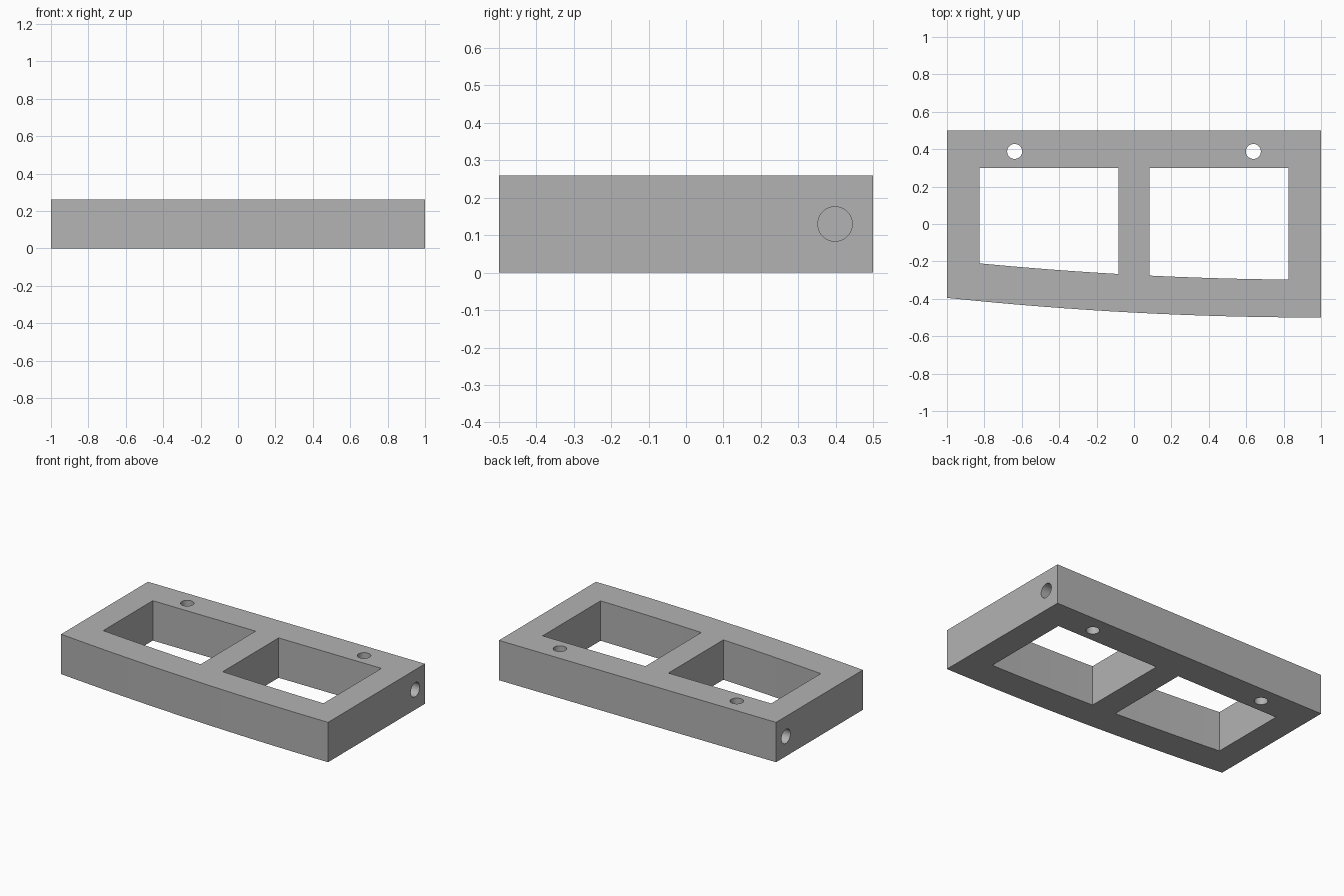
import bpy, bmesh, math
from mathutils import Matrix

if "Cube" in bpy.data.objects:
    bpy.data.objects.remove(bpy.data.objects["Cube"])

HEIGHT = 0.26
STEPS = 16

grey = bpy.data.materials.new("plain grey")
grey.diffuse_color = (0.45, 0.45, 0.45, 1)
grey.use_nodes = True
grey.node_tree.nodes["Principled BSDF"].inputs["Base Color"].default_value = grey.diffuse_color


def front_y(x):
    # Gently bowed front edge, flattening out towards the right end
    return -0.5 + 0.105 * ((1 - x) / 2) ** 2


def slab(name, x0, x1, y_back, inset, z0, z1):
    # Prism with a straight back and a bowed front edge
    xs = [x0 + (x1 - x0) * i / STEPS for i in range(STEPS + 1)]
    outline = [(x, front_y(x) + inset) for x in xs] + [(x1, y_back), (x0, y_back)]
    bm = bmesh.new()
    base = bm.faces.new([bm.verts.new((x, y, z0)) for x, y in outline])
    new = bmesh.ops.extrude_face_region(bm, geom=[base])["geom"]
    bmesh.ops.translate(bm, vec=(0, 0, z1 - z0),
                        verts=[v for v in new if isinstance(v, bmesh.types.BMVert)])
    bmesh.ops.recalc_face_normals(bm, faces=bm.faces)
    return make_object(name, bm)


def rod(name, radius, length, location, along_x=False):
    bm = bmesh.new()
    turn = Matrix.Rotation(math.pi / 2, 4, 'Y') if along_x else Matrix.Identity(4)
    bmesh.ops.create_cone(bm, cap_ends=True, segments=48, radius1=radius,
                          radius2=radius, depth=length,
                          matrix=Matrix.Translation(location) @ turn)
    return make_object(name, bm)


def make_object(name, bm):
    mesh = bpy.data.meshes.new(name)
    bm.to_mesh(mesh)
    bm.free()
    mesh.materials.append(grey)
    obj = bpy.data.objects.new(name, mesh)
    bpy.context.collection.objects.link(obj)
    return obj


# Frame body
frame = slab("frame", -1, 1, 0.5, 0, 0, HEIGHT)

# Two window openings
cutters = [slab("left_window_cutter", -0.825, -0.083, 0.3, 0.202, -0.1, HEIGHT + 0.1),
           slab("right_window_cutter", 0.083, 0.825, 0.3, 0.202, -0.1, HEIGHT + 0.1)]

# Vertical through holes and blind bores in the two ends
for side, label in ((-1, "left"), (1, "right")):
    cutters.append(rod(label + "_screw_hole_cutter", 0.04, 1,
                       (side * 0.638, 0.388, HEIGHT / 2)))
    cutters.append(rod(label + "_end_bore_cutter", 0.046, 0.6,
                       (side * 0.8, 0.398, HEIGHT / 2), True))

bpy.context.view_layer.objects.active = frame
for cutter in cutters:
    cut = frame.modifiers.new(cutter.name, 'BOOLEAN')
    cut.operation = 'DIFFERENCE'
    cut.solver = 'EXACT'
    cut.object = cutter
    bpy.ops.object.modifier_apply(modifier=cut.name)
    bpy.data.objects.remove(cutter)

# Smooth bores and bowed faces, crisp edges
frame.select_set(True)
bpy.ops.object.shade_smooth_by_angle(angle=math.radians(30))
